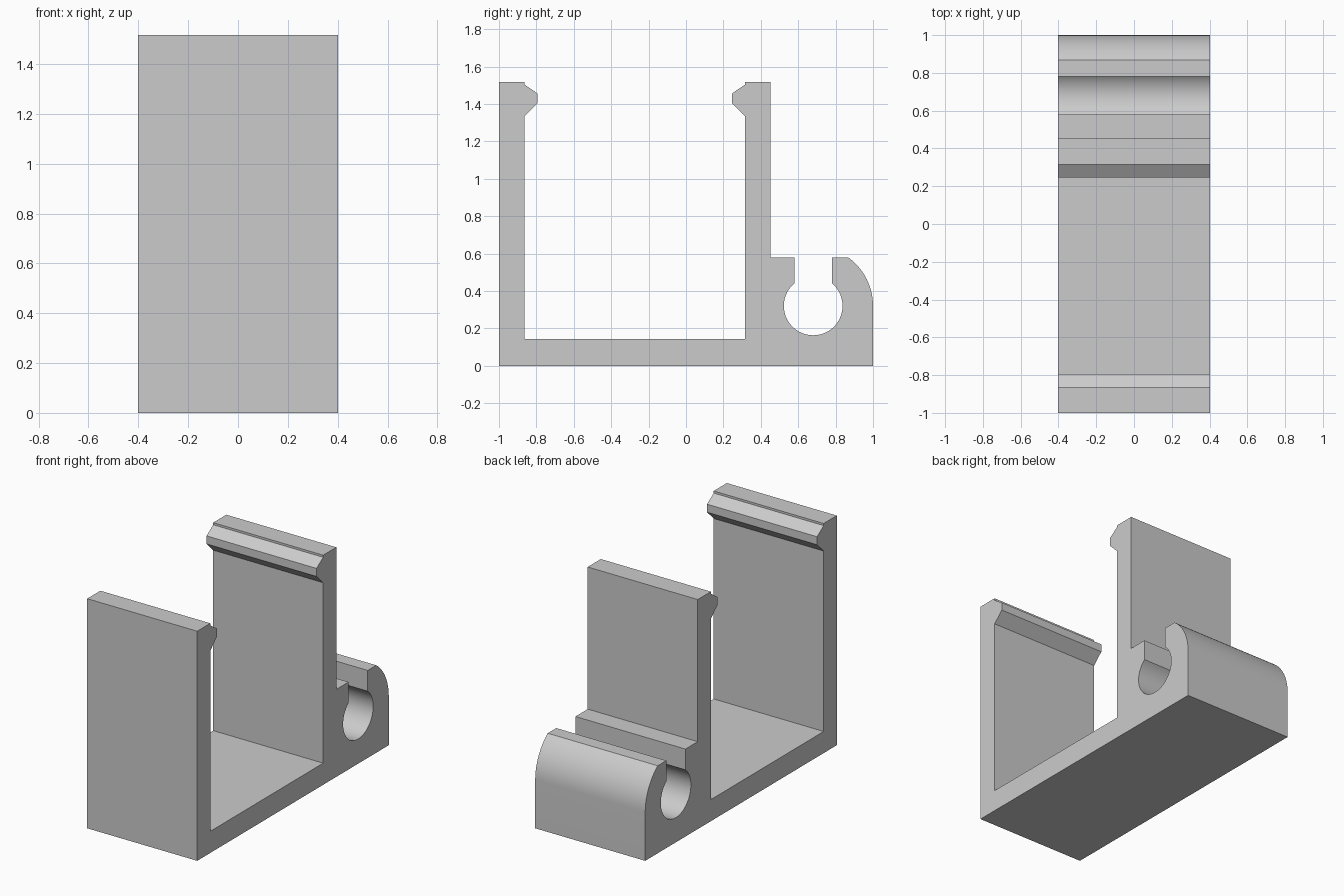
import bpy
import bmesh
from math import acos, asin, cos, sin, pi, radians

cube = bpy.data.objects.get("Cube")
if cube:
    bpy.data.objects.remove(cube, do_unlink=True)

HALF_WIDTH = 0.402
TOP = 1.517
FLOOR = 0.143
WALL = 0.137
INNER_BACK = 0.315       # inner face of the back wall
CLIP_Y, CLIP_Z = 0.68, 0.32
BORE, OUTER = 0.157, 0.32
SLOT = 0.1               # half width of the clip opening
CLIP_TOP = 0.578


def arc(radius, start, end, steps):
    """Points on an arc around the clip centre, as (y, z)."""
    angles = [start + (end - start) * i / steps for i in range(steps + 1)]
    return [(CLIP_Y + radius * cos(a), CLIP_Z + radius * sin(a)) for a in angles]


def hook(face, direction):
    """Snap hook on a wall's inner face, from the bottom up."""
    tip = face + direction * 0.069
    return [(face, 1.335), (tip, 1.403), (tip, 1.456),
            (face, 1.503), (face, TOP)]


# Side profile: base, clip shell, bore, back wall, tray and front wall
bore_edge = acos(SLOT / BORE)
shell_edge = asin((CLIP_TOP - CLIP_Z) / OUTER)
profile = [(-1, 0), (1, 0)]
profile += arc(OUTER, 0, shell_edge, 14)
profile += [(CLIP_Y + SLOT, CLIP_TOP)]
profile += arc(BORE, bore_edge, -pi - bore_edge, 40)
profile += [(CLIP_Y - SLOT, CLIP_TOP), (INNER_BACK + WALL, CLIP_TOP),
            (INNER_BACK + WALL, TOP)]
profile += reversed(hook(INNER_BACK, -1))
profile += [(INNER_BACK, FLOOR), (-1 + WALL, FLOOR)]
profile += hook(-1 + WALL, 1)
profile += [(-1, TOP)]

# Extrude the profile across the width
bm = bmesh.new()
cap = bm.faces.new([bm.verts.new((-HALF_WIDTH, y, z)) for y, z in profile])
result = bmesh.ops.extrude_face_region(bm, geom=[cap], use_keep_orig=True)
moved = [v for v in result["geom"] if isinstance(v, bmesh.types.BMVert)]
bmesh.ops.translate(bm, verts=moved, vec=(2 * HALF_WIDTH, 0, 0))
bmesh.ops.recalc_face_normals(bm, faces=bm.faces)
mesh = bpy.data.meshes.new("clip_bracket")
bm.to_mesh(mesh)
bm.free()

bracket = bpy.data.objects.new("clip_bracket", mesh)
bpy.context.collection.objects.link(bracket)

# Plain grey material
grey = bpy.data.materials.new("light_grey")
grey.use_nodes = True
colour = (0.6, 0.6, 0.6, 1)
grey.diffuse_color = colour
grey.node_tree.nodes["Principled BSDF"].inputs["Base Color"].default_value = colour
mesh.materials.append(grey)

# Smooth curves, sharp corners
bpy.ops.object.select_all(action="DESELECT")
bracket.select_set(True)
bpy.context.view_layer.objects.active = bracket
bpy.ops.object.shade_smooth_by_angle(angle=radians(25))
